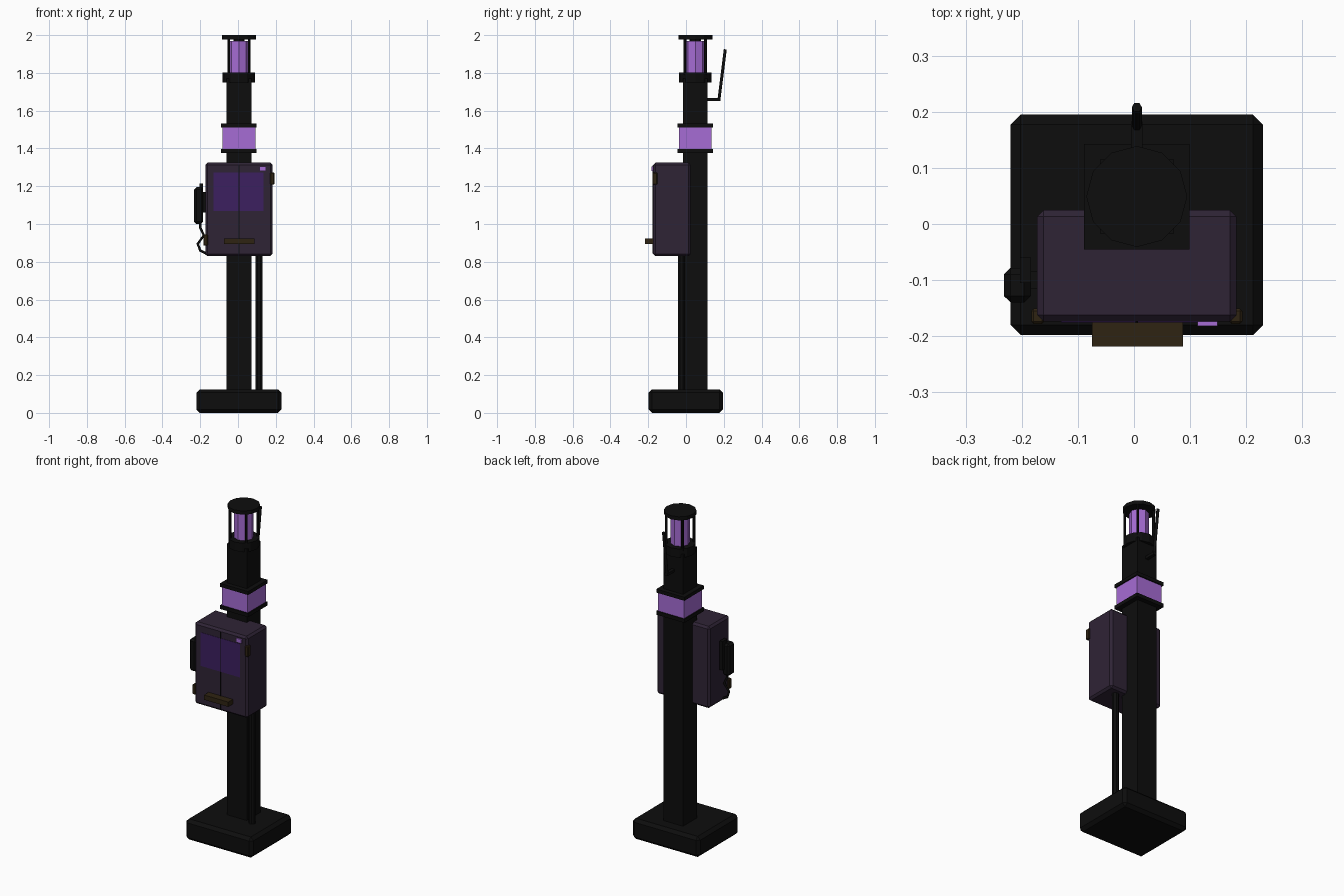
import bpy, math
from mathutils import Vector

if "Cube" in bpy.data.objects:
    bpy.data.objects.remove(bpy.data.objects["Cube"])


def mat(name, rgb):
    m = bpy.data.materials.new(name)
    m.diffuse_color = (*rgb, 1)
    m.use_nodes = True
    m.node_tree.nodes["Principled BSDF"].inputs["Base Color"].default_value = m.diffuse_color
    return m


BLACK = mat("black metal", (0.004, 0.004, 0.004))
CABINET = mat("dark plum", (0.028, 0.017, 0.036))
GLOW = mat("purple light", (0.38, 0.15, 0.66))
SCREEN = mat("deep violet", (0.045, 0.014, 0.115))
BRONZE = mat("dark bronze", (0.028, 0.017, 0.006))

CX, CY = 0.005, 0.049   # pole axis


def box(name, x, y, z, m, bevel=0.0):
    """Box from (min, max) ranges, with optional chamfered edges."""
    bpy.ops.mesh.primitive_cube_add(size=1)
    o = bpy.context.object
    o.name = name
    for v in o.data.vertices:
        v.co = [r[0] + (c + 0.5) * (r[1] - r[0]) for c, r in zip(v.co, (x, y, z))]
    o.data.materials.append(m)
    if bevel:
        b = o.modifiers.new("chamfer", "BEVEL")
        b.width, b.segments = bevel, 1
    return o


def square(name, half, z, m):
    return box(name, (CX - half, CX + half), (CY - half, CY + half), z, m)


def cyl(name, x, y, r, z, sides, m, turn=0.0):
    bpy.ops.mesh.primitive_cylinder_add(vertices=sides, radius=r, depth=z[1] - z[0],
                                        location=(x, y, (z[0] + z[1]) / 2), rotation=(0, 0, turn))
    o = bpy.context.object
    o.name = name
    o.data.materials.append(m)
    return o


def tube(name, pts, r, m, kind="POLY"):
    c = bpy.data.curves.new(name, "CURVE")
    c.dimensions = "3D"
    c.bevel_depth, c.bevel_resolution, c.use_fill_caps = r, 1, True
    s = c.splines.new(kind)
    s.points.add(len(pts) - 1)
    for p, q in zip(s.points, pts):
        p.co = (*q, 1)
    c.materials.append(m)
    o = bpy.data.objects.new(name, c)
    bpy.context.collection.objects.link(o)
    return o


# base, pole and side conduit
box("base", (-0.22, 0.23), (-0.198, 0.195), (0, 0.125), BLACK, 0.018)
square("pole", 0.066, (0.11, 1.77), BLACK)
cyl("conduit", 0.112, -0.024, 0.02, (0.11, 0.85), 8, BLACK, math.pi / 8)

# glowing collar between two plates
square("collar_light", 0.087, (1.395, 1.515), GLOW)
square("collar_plate_lower", 0.094, (1.376, 1.398), BLACK)
square("collar_plate_upper", 0.094, (1.51, 1.531), BLACK)

# lantern on top
cyl("lantern_seat", CX, CY, 0.086, (1.75, 1.803), 12, BLACK)
cyl("lantern_light", CX, CY, 0.054, (1.80, 1.968), 8, GLOW)
cyl("lantern_cap", CX, CY, 0.09, (1.978, 2.0), 12, BLACK)
cyl("lantern_core_top", CX, CY, 0.03, (1.96, 1.98), 8, BLACK)
for i, (sx, sy) in enumerate([(-1, -1), (1, -1), (-1, 1), (1, 1)]):
    cyl(f"lantern_bar_{i}", CX + sx * 0.055, CY + sy * 0.055, 0.0075, (1.79, 1.985), 6, BLACK)

# antenna on the back
box("antenna_arm", (-0.005, 0.015), (0.1, 0.183), (1.652, 1.668), BLACK)
tube("antenna_rod", [(CX, 0.174, 1.655), (CX, 0.208, 1.925)], 0.009, BLACK)

# cabinet with its door details
box("cabinet", (-0.173, 0.183), (-0.174, 0.025), (0.83, 1.325), CABINET, 0.012)
box("door_window", (-0.13, 0.136), (-0.1755, -0.17), (1.07, 1.273), SCREEN)
box("door_seam", (0.003, 0.007), (-0.1765, -0.17), (0.845, 1.31), BLACK)
box("status_light", (0.113, 0.149), (-0.182, -0.173), (1.281, 1.305), GLOW)
box("door_handle", (-0.075, 0.087), (-0.218, -0.17), (0.895, 0.924), BRONZE)
box("hinge_right", (0.17, 0.193), (-0.178, -0.151), (1.208, 1.272), BRONZE, 0.004)
box("hinge_left", (-0.183, -0.16), (-0.178, -0.151), (0.885, 0.945), BRONZE, 0.004)

# handset, its bracket and its cable
box("handset", (-0.232, -0.184), (-0.14, -0.078), (1.0, 1.195), BLACK, 0.012)
box("handset_bracket", (-0.203, -0.184), (-0.105, -0.06), (1.04, 1.215), BLACK)
box("bracket_mount", (-0.19, -0.165), (-0.115, -0.085), (1.06, 1.17), BLACK)
tube("handset_cable", [(-0.2, -0.109, 1.01), (-0.2, -0.109, 0.98), (-0.181, -0.109, 0.94),
                       (-0.213, -0.109, 0.895), (-0.2, -0.109, 0.86),
                       (-0.165, -0.109, 0.842)], 0.007, BLACK)
